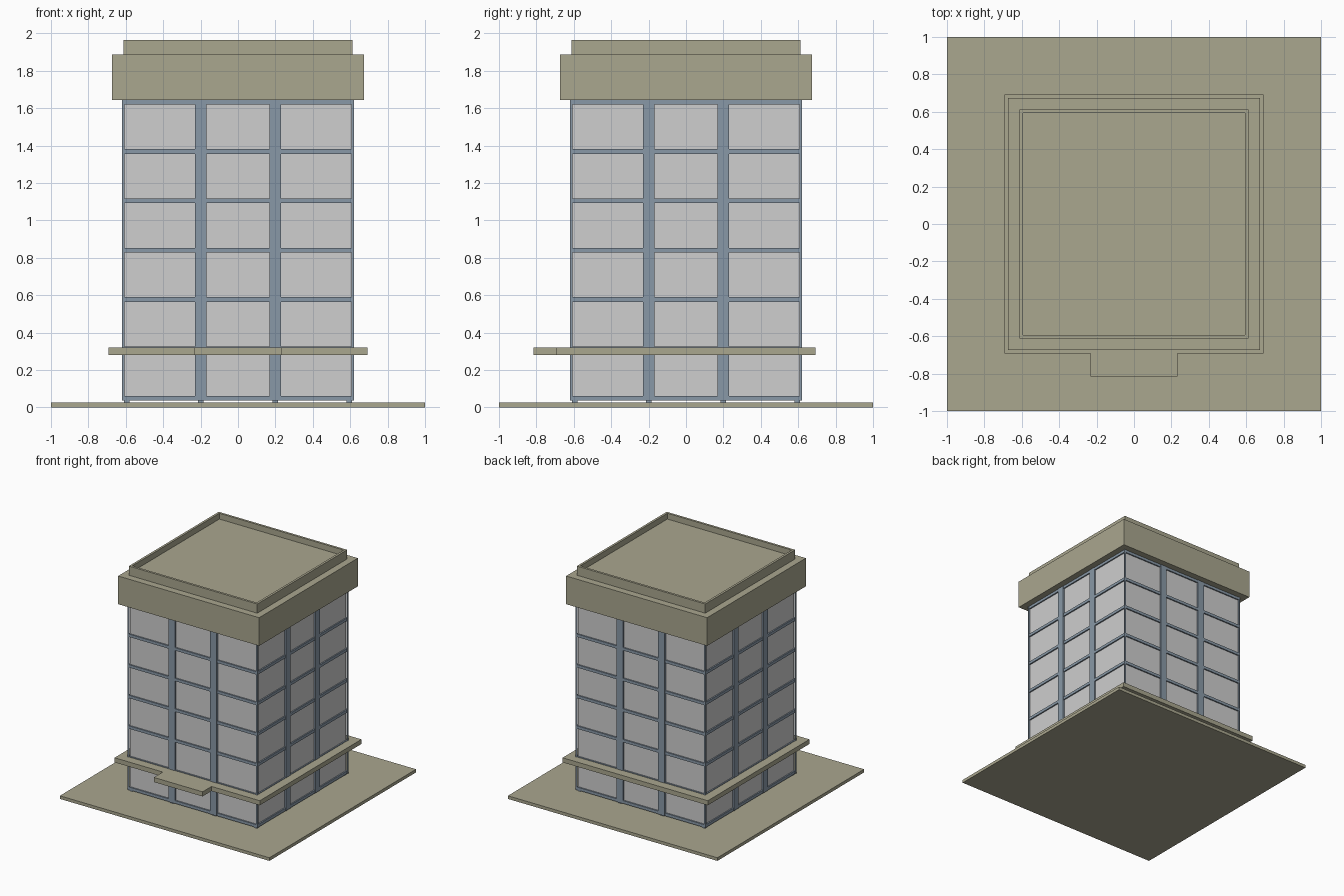
import bpy, bmesh

if "Cube" in bpy.data.objects:
    bpy.data.objects.remove(bpy.data.objects["Cube"])


def material(name, rgb):
    m = bpy.data.materials.new(name)
    m.diffuse_color = (*rgb, 1.0)
    m.use_nodes = True
    m.node_tree.nodes["Principled BSDF"].inputs["Base Color"].default_value = m.diffuse_color
    return m


STONE = material("beige stone", (0.40, 0.385, 0.275))
GLASS = material("pale grey panel", (0.62, 0.62, 0.62))
FRAME = material("blue grey frame", (0.25, 0.315, 0.385))


def finish(name, bm, mat):
    bmesh.ops.recalc_face_normals(bm, faces=bm.faces)
    me = bpy.data.meshes.new(name)
    bm.to_mesh(me)
    bm.free()
    me.materials.append(mat)
    ob = bpy.data.objects.new(name, me)
    bpy.context.collection.objects.link(ob)
    return ob


def prism(name, outline, z0, z1, mat):
    """Extrude a flat xy outline from z0 up to z1."""
    bm = bmesh.new()
    face = bm.faces.new([bm.verts.new((x, y, z0)) for x, y in outline])
    top = bmesh.ops.extrude_face_region(bm, geom=[face])
    verts = [v for v in top["geom"] if isinstance(v, bmesh.types.BMVert)]
    bmesh.ops.translate(bm, verts=verts, vec=(0, 0, z1 - z0))
    # the source face is kept by the extrusion, so the prism is closed
    return finish(name, bm, mat)


def box(name, x0, x1, y0, y1, z0, z1, mat):
    return prism(name, [(x0, y0), (x1, y0), (x1, y1), (x0, y1)], z0, z1, mat)


def square(name, r, z0, z1, mat):
    return box(name, -r, r, -r, r, z0, z1, mat)


# Ground slab
square("ground_slab", 1.0, 0.0, 0.027, STONE)

# Panelled core of the tower
square("wall_panels", 0.606, 0.04, 1.65, GLASS)

# Floor bands around the tower
for i in range(7):
    z = 0.036 + 0.264 * i
    square(f"floor_band_{i}", 0.617, z, z + 0.025, FRAME)

# Wide vertical columns, two on every side, with small feet
R, Z0, Z1 = 0.62, 0.036, 1.645
for s in (-1, 1):
    c = 0.2 * s
    box("column_front_back", c - 0.031, c + 0.031, -R, R, Z0, Z1, FRAME)
    box("column_sides", -R, R, c - 0.031, c + 0.031, Z0, Z1, FRAME)

# Slim corner posts
for sx in (-1, 1):
    for sy in (-1, 1):
        x, y = 0.614 * sx, 0.614 * sy
        box("corner_post", x - 0.006, x + 0.006, y - 0.006, y + 0.006, Z0, Z1, FRAME)

# Feet under the tower
stations = (-0.595, -0.2, 0.2, 0.595)
for x in stations:
    for y in stations:
        if max(abs(x), abs(y)) > 0.5:
            box("foot", x - 0.015, x + 0.015, y - 0.015, y + 0.015, 0.02, 0.045, FRAME)

# Canopy with the entrance porch projecting forward
C, P = 0.693, 0.232
prism("canopy", [(-C, -C), (-P, -C), (-P, -0.815), (P, -0.815), (P, -C),
                 (C, -C), (C, C), (-C, C)], 0.28, 0.32, STONE)

# Cornice block
square("cornice", 0.673, 1.643, 1.886, STONE)

# Roof parapet: block with its top inset and sunk
bm = bmesh.new()
bmesh.ops.create_cube(bm, size=1.0)
for v in bm.verts:
    v.co = (v.co.x * 1.226, v.co.y * 1.226, 1.88 if v.co.z < 0 else 1.965)
top = max(bm.faces, key=lambda f: f.calc_center_median().z)
bmesh.ops.inset_region(bm, faces=[top], thickness=0.028)
sunk = bmesh.ops.extrude_face_region(bm, geom=[top])
bmesh.ops.translate(bm, vec=(0, 0, -0.05),
                    verts=[v for v in sunk["geom"] if isinstance(v, bmesh.types.BMVert)])
if top.is_valid:
    bm.faces.remove(top)
finish("roof_parapet", bm, STONE)
